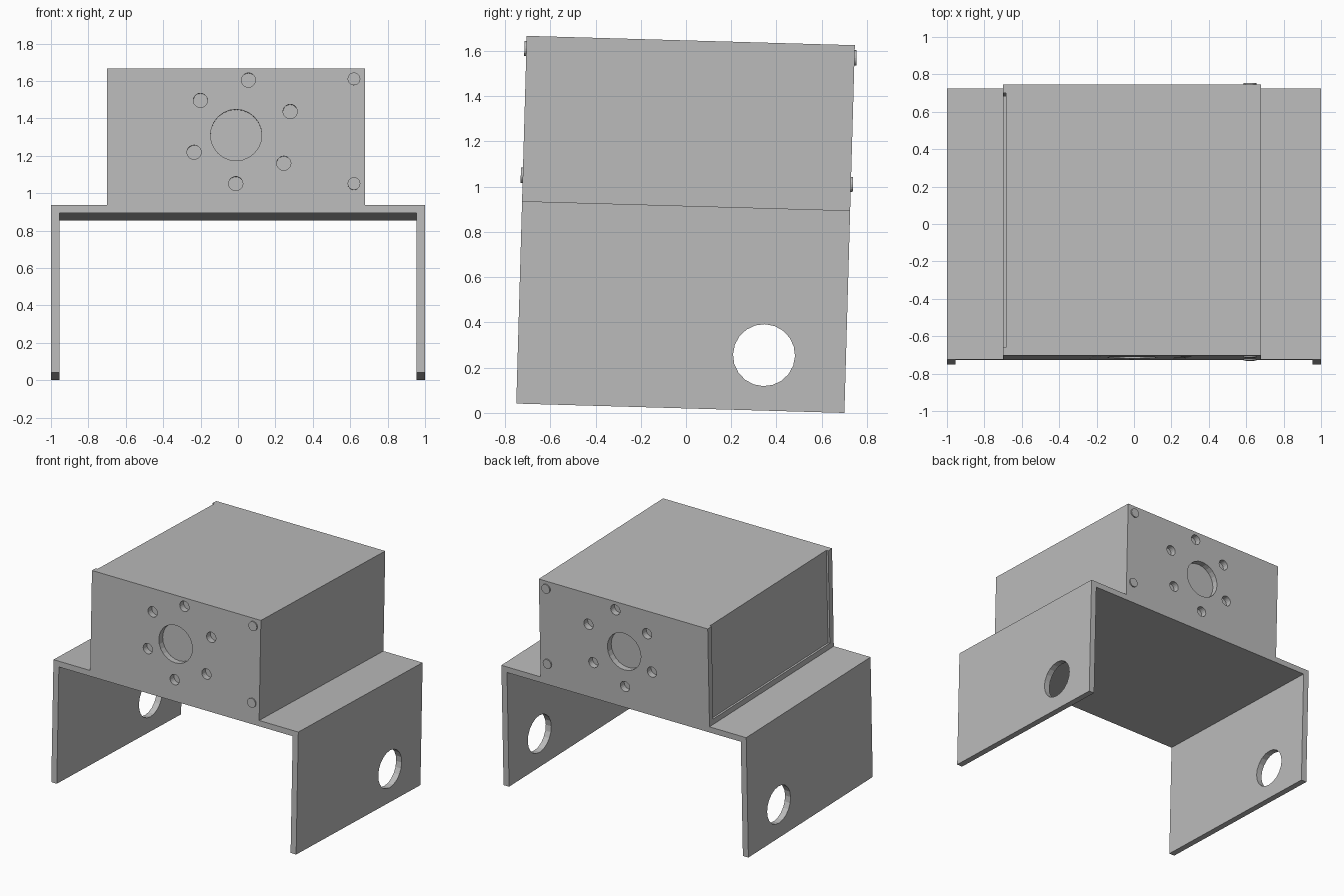
import bpy, bmesh
from math import radians, cos, sin, pi
from mathutils import Matrix, Vector

cube = bpy.data.objects.get("Cube")
if cube:
    bpy.data.objects.remove(cube, do_unlink=True)

TILT = radians(-1.63)
HALF = 0.7255      # half length along y
DECK, TOP = 0.895, 1.626
WALL = 0.045
PLACE = Matrix.Translation((0, -0.025, 0.0206)) @ Matrix.Rotation(TILT, 4, 'X')

grey = bpy.data.materials.new("plain grey")
grey.use_nodes = True
COLOUR = (0.5, 0.5, 0.5, 1)
grey.diffuse_color = COLOUR
grey.node_tree.nodes["Principled BSDF"].inputs["Base Color"].default_value = COLOUR


def make(name, bm):
    bmesh.ops.recalc_face_normals(bm, faces=bm.faces)
    mesh = bpy.data.meshes.new(name)
    bm.to_mesh(mesh)
    bm.free()
    mesh.materials.append(grey)
    obj = bpy.data.objects.new(name, mesh)
    bpy.context.collection.objects.link(obj)
    return obj


def cylinder(name, centre, radius, depth, axis, sides):
    bm = bmesh.new()
    turn = Matrix.Rotation(pi / 2, 4, 'X' if axis == 'Y' else 'Y')
    bmesh.ops.create_cone(bm, cap_ends=True, segments=sides, radius1=radius,
                          radius2=radius, depth=depth,
                          matrix=Matrix.Translation(centre) @ turn)
    return make(name, bm)


def box(name, low, high):
    bm = bmesh.new()
    low, high = Vector(low), Vector(high)
    bmesh.ops.create_cube(bm, size=1, matrix=Matrix.Translation((low + high) / 2)
                          @ Matrix.Diagonal((*(high - low), 1)))
    return make(name, bm)


def cut(target, cutter):
    cutter.hide_render = True
    mod = target.modifiers.new("cut", 'BOOLEAN')
    mod.operation, mod.solver, mod.object = 'DIFFERENCE', 'EXACT', cutter
    bpy.context.view_layer.objects.active = target
    bpy.ops.object.modifier_apply(modifier=mod.name)
    bpy.data.objects.remove(cutter, do_unlink=True)


# Bracket with raised housing: one front profile pulled along y
inner, under = 1 - WALL, DECK - 0.042
profile = [(-1, 0), (-inner, 0), (-inner, under), (inner, under), (inner, 0), (1, 0),
           (1, DECK), (0.68, DECK), (0.68, TOP), (-0.7, TOP), (-0.7, DECK), (-1, DECK)]
bm = bmesh.new()
face = bm.faces.new([bm.verts.new((x, -HALF, z)) for x, z in profile])
pulled = bmesh.ops.extrude_face_region(bm, geom=[face])["geom"]
bmesh.ops.translate(bm, vec=(0, 2 * HALF, 0),
                    verts=[v for v in pulled if isinstance(v, bmesh.types.BMVert)])
body = make("bracket_housing", bm)

# Round opening through both legs
cut(body, cylinder("leg_hole_cutter", (0, 0.363, 0.245), 0.137, 3, 'X', 20))

# Recessed side panel, framed at front, back and bottom, open at the top
cut(body, box("panel_cutter", (-0.8, -HALF + WALL, DECK + 0.04),
              (-0.685, HALF - WALL, TOP + 0.1)))

# Blind holes and raised rivet heads on both end faces
for side, label in ((-1, "front"), (1, "back")):
    y = side * HALF
    cut(body, cylinder("bore_cutter", (-0.01, y, 1.27), 0.137, 2 * WALL, 'Y', 24))
    for i in range(6):
        a = radians(23 + 60 * i)
        spot = (0.022 + 0.279 * cos(a), y, 1.287 + 0.279 * sin(a))
        cut(body, cylinder("bolt_hole_cutter", spot, 0.038, 2 * WALL, 'Y', 20))
    for z, level in ((1.57, "upper"), (1.01, "lower")):
        rivet = cylinder(f"{label}_{level}_rivet", (0.62, y, z), 0.034, 0.018, 'Y', 20)
        rivet.matrix_world = PLACE

# Slight lean of the whole model
body.matrix_world = PLACE
